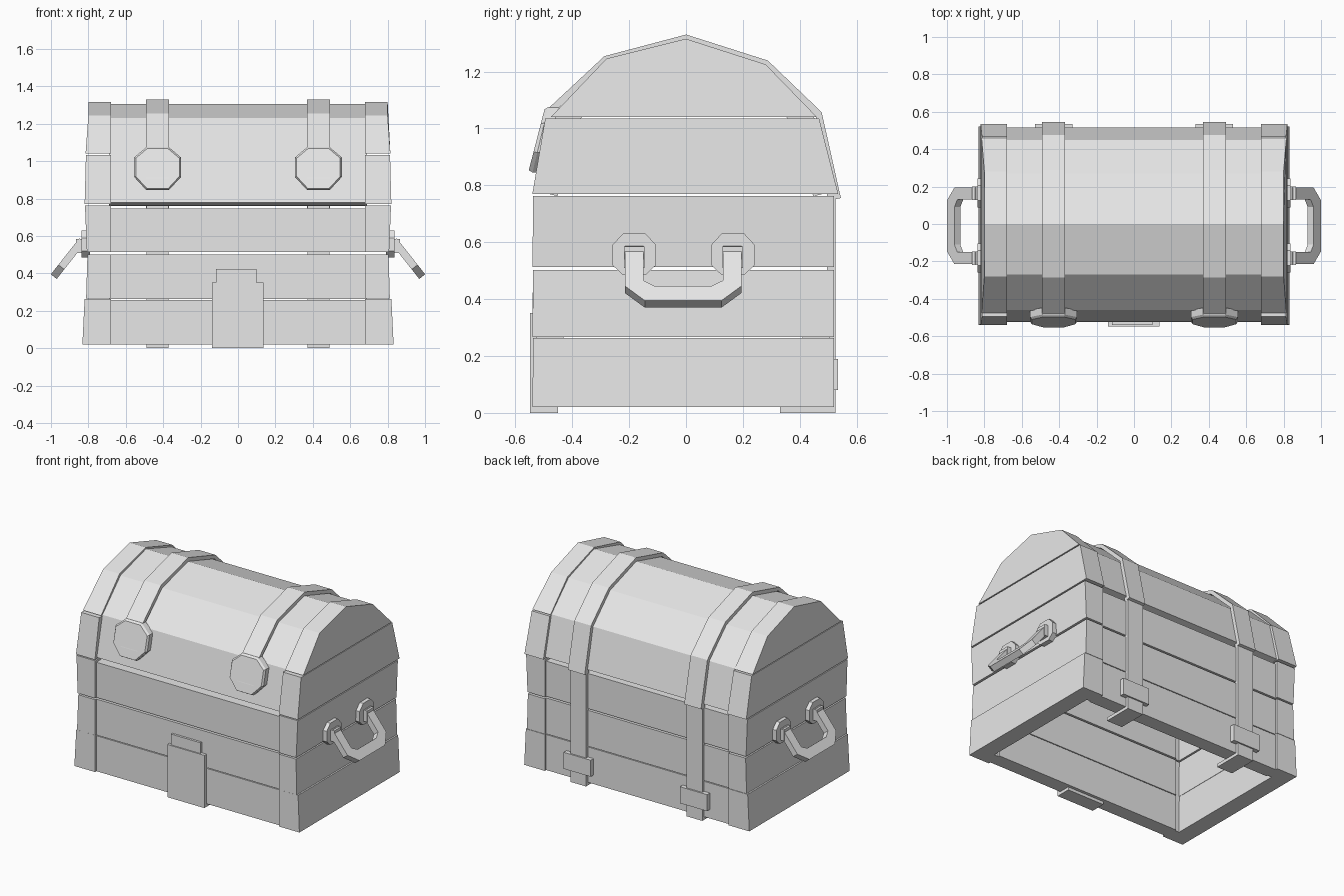
import bpy, bmesh
from mathutils import Vector

cube = bpy.data.objects.get("Cube")
if cube:
    bpy.data.objects.remove(cube, do_unlink=True)

grey = bpy.data.materials.new("plain grey")
grey.use_nodes = True
GREY = (0.8, 0.8, 0.8, 1)
grey.diffuse_color = GREY
grey.node_tree.nodes["Principled BSDF"].inputs["Base Color"].default_value = GREY


def loft(name, rings, closed=False):
    """Skin a list of equal-length 3D loops, capping the ends unless closed."""
    bm = bmesh.new()
    loops = [[bm.verts.new(p) for p in r] for r in rings]
    n = len(loops[0])
    pairs = list(zip(loops, loops[1:]))
    if closed:
        pairs.append((loops[-1], loops[0]))
    for a, b in pairs:
        for i in range(n):
            j = (i + 1) % n
            bm.faces.new((a[i], a[j], b[j], b[i]))
    if not closed:
        bm.faces.new(loops[0][::-1])
        bm.faces.new(loops[-1])
    bmesh.ops.recalc_face_normals(bm, faces=bm.faces)
    me = bpy.data.meshes.new(name)
    bm.to_mesh(me)
    bm.free()
    me.materials.append(grey)
    ob = bpy.data.objects.new(name, me)
    bpy.context.collection.objects.link(ob)
    return ob


def box(name, x, y, z):
    ring = [(x[0], y[0]), (x[1], y[0]), (x[1], y[1]), (x[0], y[1])]
    return loft(name, [[(*p, h) for p in ring] for h in z])


def along_x(name, profile, x0, x1):
    return loft(name, [[(x, *p) for p in profile] for x in (x0, x1)])


def offset(path, d):
    """Shift an open yz path along its outward normals."""
    out = []
    for i, p in enumerate(path):
        dirs = [(Vector(b) - Vector(a)).normalized()
                for a, b in zip(path[max(i - 1, 0):i + 1], path[i:i + 2])]
        if i:
            dirs = [(Vector(p) - Vector(path[i - 1])).normalized()] + \
                   ([(Vector(path[i + 1]) - Vector(p)).normalized()] if i + 1 < len(path) else [])
        else:
            dirs = [(Vector(path[1]) - Vector(p)).normalized()]
        t = sum(dirs, Vector((0, 0))).normalized()
        out.append((p[0] - t.y * d, p[1] + t.x * d))
    return out


def ribbon(name, path, d, x0, x1):
    return along_x(name, list(path) + offset(path, d)[::-1], x0, x1)


# Long planks of the body, front and back
rows = [(0.02, 0.257), (0.262, 0.502), (0.513, 0.748)]
for i, (lo, hi) in enumerate(rows):
    for side, y in (("front", (-0.525, -0.43)), ("back", (0.41, 0.505))):
        box(f"{side}_plank_{i + 1}", (-0.69, 0.69), y, (lo, hi))


# End walls wrap round the corners as C-shaped blocks
def end_block(name, s, lo, hi, xs, fronts, backs):
    rings = []
    for z, x, f, b in zip((lo, hi), xs, fronts, backs):
        c = [(0.68, f), (x, f), (x, b), (0.68, b), (0.68, b - 0.1),
             (0.72, b - 0.1), (0.72, f + 0.1), (0.68, f + 0.1)]
        rings.append([(s * px, py, z) for px, py in c])
    return loft(name, rings)


end_rows = [(0.02, 0.264, 0.832, 0.82), (0.266, 0.502, 0.812, 0.805),
            (0.513, 0.762, 0.808, 0.818)]
arch = [(-0.475, 1.04), (-0.28, 1.245), (0, 1.315), (0.28, 1.225), (0.46, 1.04)]
for side, s in (("left", 1), ("right", -1)):
    for i, (lo, hi, x0, x1) in enumerate(end_rows):
        end_block(f"{side}_end_plank_{i + 1}", s, lo, hi, (x0, x1),
                  (-0.54, -0.537), (0.52, 0.52))
    end_block(f"{side}_lid_end", s, 0.77, 1.034, (0.82, 0.813),
              (-0.54, -0.495), (0.535, 0.468))
    # Gable of the lid, its face leaning slightly inward
    outer = [(s * (0.815 if z < 1.1 else 0.80), y, z) for y, z in arch]
    loft(f"{side}_lid_gable", [[(s * 0.68, y, z) for y, z in arch], outer])

# Curved middle of the lid
lid = [(-0.52, 0.778), (-0.46, 1.04), (-0.27, 1.23), (0, 1.305),
       (0.27, 1.215), (0.45, 1.04), (0.515, 0.778)]
ribbon("lid_middle", lid, -0.07, -0.69, 0.69)

# Straps, front clasps and hinges
strap = [(-0.515, 0.9), (-0.465, 1.055), (-0.275, 1.232), (0, 1.305),
         (0.275, 1.217), (0.455, 1.045), (0.52, 0.75)]
for side, s in (("left", 1), ("right", -1)):
    cx = s * 0.43
    ribbon(f"{side}_lid_strap", strap, 0.025, cx - 0.062, cx + 0.062)
    octagon = [(-0.125, 0.06), (-0.125, -0.045), (-0.06, -0.115), (0.06, -0.115),
               (0.125, -0.045), (0.125, 0.06), (0.06, 0.115), (-0.06, 0.115)]
    loft(f"{side}_clasp_plate",
         [[(cx + x * k, y + 0.24 * h, 0.96 + h * k) for x, h in octagon]
          for y, k in ((-0.475, 1), (-0.512, 1), (-0.525, 0.93))])
    box(f"{side}_hinge_strap", (cx - 0.058, cx + 0.058), (0.495, 0.525), (0, 0.78))
    box(f"{side}_hinge_foot", (cx - 0.058, cx + 0.058), (0.33, 0.525), (0, 0.022))
    box(f"{side}_hinge_plate", (cx - 0.1, cx + 0.1), (0.5, 0.535), (0.08, 0.19))

# Lock plate on the front, folded under the bottom edge
box("lock_plate", (-0.138, 0.135), (-0.548, -0.52), (0, 0.352))
box("lock_foot", (-0.138, 0.135), (-0.548, -0.45), (0, 0.022))
box("lock_tab", (-0.118, 0.1), (-0.54, -0.515), (0.352, 0.424))

# Side handles: octagonal mounts, posts and a drooping bail
for side, s in (("left", 1), ("right", -1)):
    for end, cy in (("front", -0.182), ("back", 0.165)):
        mount = [(-0.077, -0.04), (-0.04, -0.075), (0.04, -0.075), (0.077, -0.04),
                 (0.077, 0.03), (0.04, 0.07), (-0.04, 0.07), (-0.077, 0.03)]
        loft(f"{side}_{end}_mount",
             [[(s * x, cy + a, 0.56 + b) for a, b in mount] for x in (0.79, 0.838)])
        box(f"{side}_{end}_post", sorted((s * 0.83, s * 0.865)),
            (cy - 0.036, cy + 0.036), (0.51, 0.585))
    slope = Vector((0.15, -0.19)).normalized()
    normal = Vector((-slope.y, slope.x)) * 0.02
    # Outer and inner bail corners: (y, distance down the slope)
    bail = [((-0.215, 0), (-0.15, 0)), ((-0.215, 0.18), (-0.15, 0.155)),
            ((-0.145, 0.245), (-0.11, 0.18)), ((0.125, 0.245), (0.09, 0.18)),
            ((0.195, 0.18), (0.13, 0.155)), ((0.195, 0), (0.13, 0))]
    rings = []
    for out, inn in bail:
        ring = []
        for (y, d), k in ((out, -1), (out, 1), (inn, 1), (inn, -1)):
            p = Vector((0.833, 0.575)) + slope * d + normal * k
            ring.append((s * p.x, y, p.y))
        rings.append(ring)
    loft(f"{side}_handle", rings)
